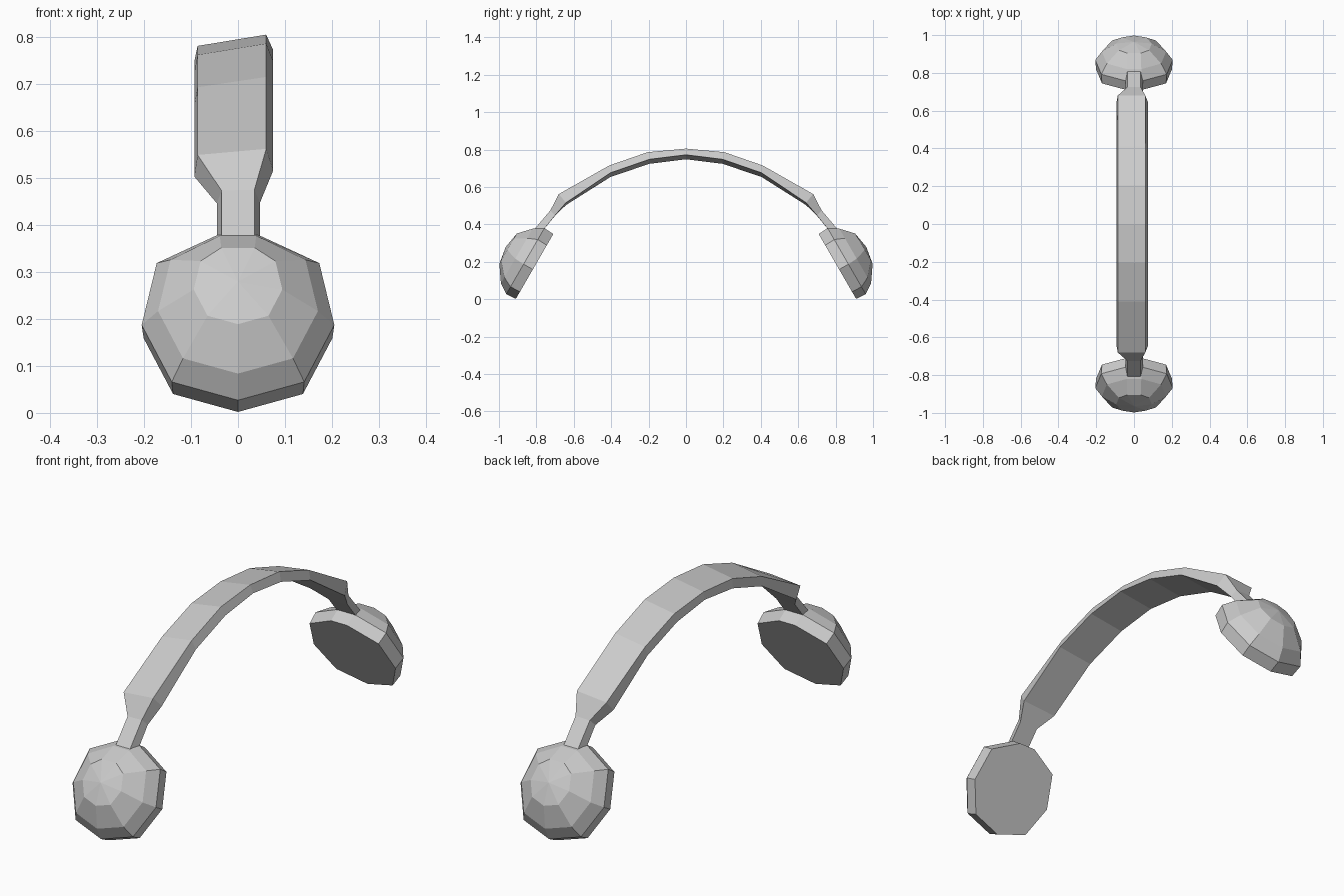
import bpy, bmesh, math
from mathutils import Vector

if "Cube" in bpy.data.objects:
    bpy.data.objects.remove(bpy.data.objects["Cube"])


def loft(name, rings, caps):
    """Skin a series of equal-length closed rings; caps = (first, last), each None, 'flat' or an apex."""
    bm = bmesh.new()
    loops = [[bm.verts.new(p) for p in ring] for ring in rings]
    n = len(loops[0])
    for a, b in zip(loops, loops[1:]):
        for i in range(n):
            j = (i + 1) % n
            bm.faces.new((a[i], a[j], b[j], b[i]))
    for loop, cap in zip((loops[0], loops[-1]), caps):
        if cap == 'flat':
            bm.faces.new(loop)
        elif cap is not None:
            tip = bm.verts.new(cap)
            for i in range(n):
                bm.faces.new((loop[i], loop[(i + 1) % n], tip))
    bmesh.ops.recalc_face_normals(bm, faces=bm.faces)
    mesh = bpy.data.meshes.new(name)
    bm.to_mesh(mesh)
    bm.free()
    obj = bpy.data.objects.new(name, mesh)
    bpy.context.collection.objects.link(obj)
    return obj


# Headband: half profile from crown to neck, slightly twisted section
WIDE = (-0.086, 0.060, 0.075, -0.093)    # outer left, outer right, inner right, inner left
NECK = (-0.035, 0.035, 0.047, -0.045)
# outer y, outer z, inner y, inner z, section, drop of the left edge
stations = [
    (0.00, 0.805, 0.00, 0.772, WIDE, 0.024),
    (0.205, 0.786, 0.195, 0.748, WIDE, 0.024),
    (0.41, 0.715, 0.403, 0.676, WIDE, 0.022),
    (0.68, 0.562, 0.642, 0.516, WIDE, 0.013),
    (0.725, 0.475, 0.700, 0.448, NECK, 0.002),
    (0.82, 0.363, 0.775, 0.355, NECK, 0.0),
]


def band_ring(st, side):
    yo, zo, yi, zi, xs, d = st
    return [(xs[0], side * yo, zo - d), (xs[1], side * yo, zo),
            (xs[2], side * yi, zi), (xs[3], side * yi, zi - d)]


rings = [band_ring(s, -1) for s in reversed(stations[1:])] + [band_ring(s, 1) for s in stations]
loft("headband", rings, ('flat', 'flat'))

# Ear cups: nine-sided faceted domes tilted 30 degrees
half = [(0.141, -0.160), (0.205, -0.020), (0.173, 0.132), (0.040, 0.203)]
outline = [(0, -0.205)] + half + [(-x, t) for x, t in reversed(half)]
centre = (0.809, 0.176)
c, s = math.cos(math.radians(30)), math.sin(math.radians(30))


def cup_point(x, t, h, side):
    return Vector((x, side * (centre[0] + c * h - s * t), centre[1] + s * h + c * t))


def cup_ring(scale, h, shift, side):
    ring = []
    for x, t in outline:
        px = x * scale
        if abs(x) == 0.040:                 # the flat under the neck keeps its width
            px = math.copysign(0.032 + 0.008 * scale, x)
        ring.append(cup_point(px, t * scale + shift, h, side))
    return ring


for name, side in (("front_ear_cup", -1), ("back_ear_cup", 1)):
    # scale, height along the cup axis, shift towards the neck
    layers = [(0.98, 0.0, 0.0), (1.0, 0.057, 0.0), (0.83, 0.110, 0.0), (0.46, 0.170, 0.011)]
    loft(name, [cup_ring(*l, side) for l in layers],
         ('flat', cup_point(0, 0.012, 0.186, side)))
